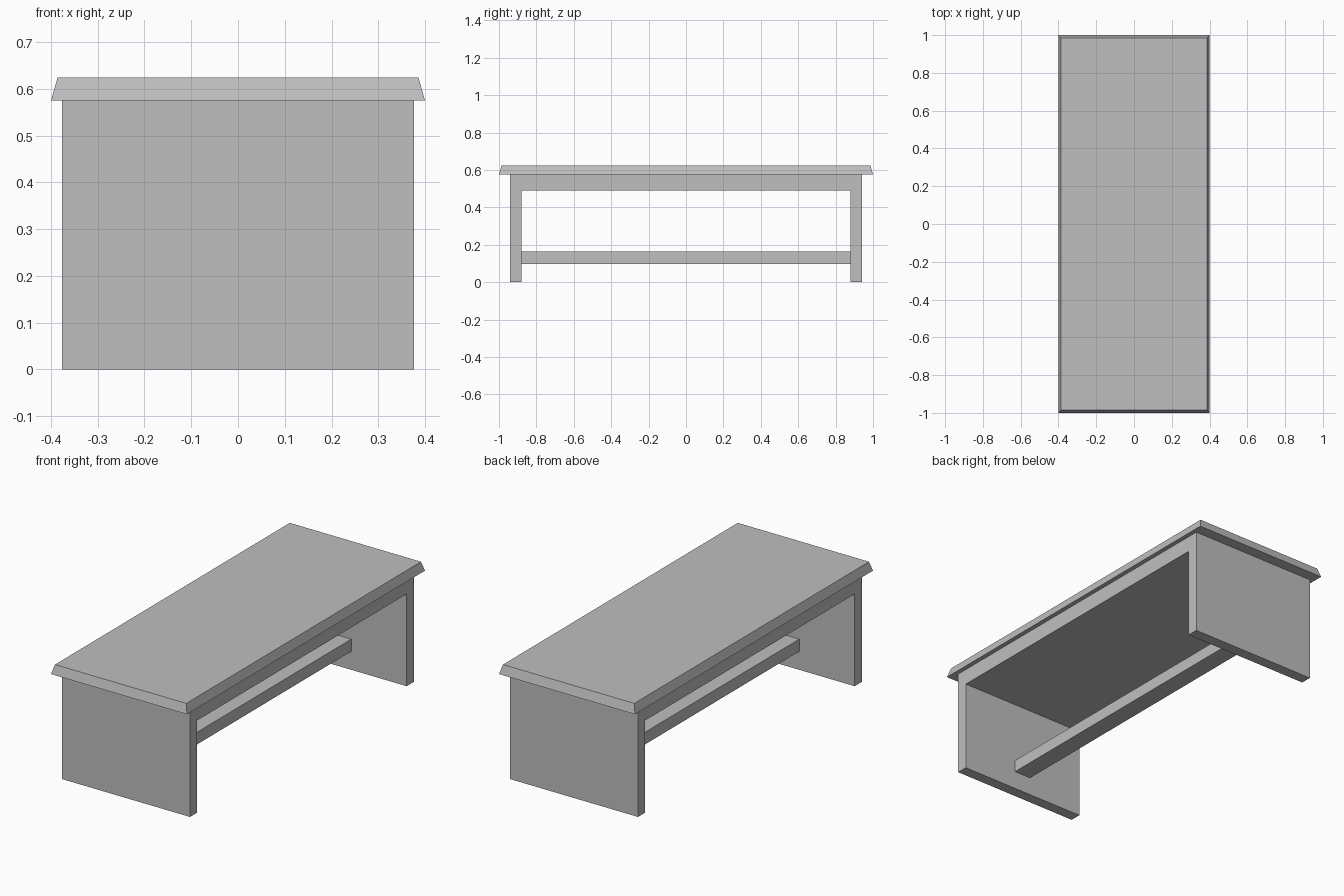
import bpy, bmesh

if "Cube" in bpy.data.objects:
    bpy.data.objects.remove(bpy.data.objects["Cube"])

grey = bpy.data.materials.new("plain grey")
grey.diffuse_color = (0.52, 0.52, 0.52, 1)
grey.use_nodes = True
grey.node_tree.nodes["Principled BSDF"].inputs["Base Color"].default_value = grey.diffuse_color


def finish(name, bm):
    """Turn a bmesh into a flat-shaded grey object."""
    bmesh.ops.recalc_face_normals(bm, faces=bm.faces)
    mesh = bpy.data.meshes.new(name)
    bm.to_mesh(mesh)
    bm.free()
    mesh.materials.append(grey)
    obj = bpy.data.objects.new(name, mesh)
    bpy.context.collection.objects.link(obj)
    return obj


def box(name, half_x, half_y, z0, z1, inset=0.0):
    """Box centred on x and y, its top edge drawn in by inset."""
    bm = bmesh.new()
    bmesh.ops.create_cube(bm, size=2)
    for v in bm.verts:
        top = v.co.z > 0
        d = inset if top else 0.0
        v.co = (v.co.x * (half_x - d), v.co.y * (half_y - d), z1 if top else z0)
    return finish(name, bm)


def extrude_along_x(name, profile, half_x):
    """Extrude a closed (y, z) profile across the width."""
    bm = bmesh.new()
    face = bm.faces.new([bm.verts.new((-half_x, y, z)) for y, z in profile])
    result = bmesh.ops.extrude_face_region(bm, geom=[face], use_keep_orig=True)
    for v in result["geom"]:
        if isinstance(v, bmesh.types.BMVert):
            v.co.x = half_x
    return finish(name, bm)


# Table top with sloping edges
box("table_top", 0.40, 1.0, 0.575, 0.624, inset=0.014)

# Panel legs joined by the thick slab under the top
half = [(0.94, 0.575), (0.94, 0.0), (0.88, 0.0), (0.88, 0.49)]
mirrored = [(-y, z) for y, z in reversed(half)]
extrude_along_x("leg_frame", half + mirrored, 0.376)

# Low stretcher between the legs
box("stretcher", 0.05, 0.88, 0.098, 0.163)
